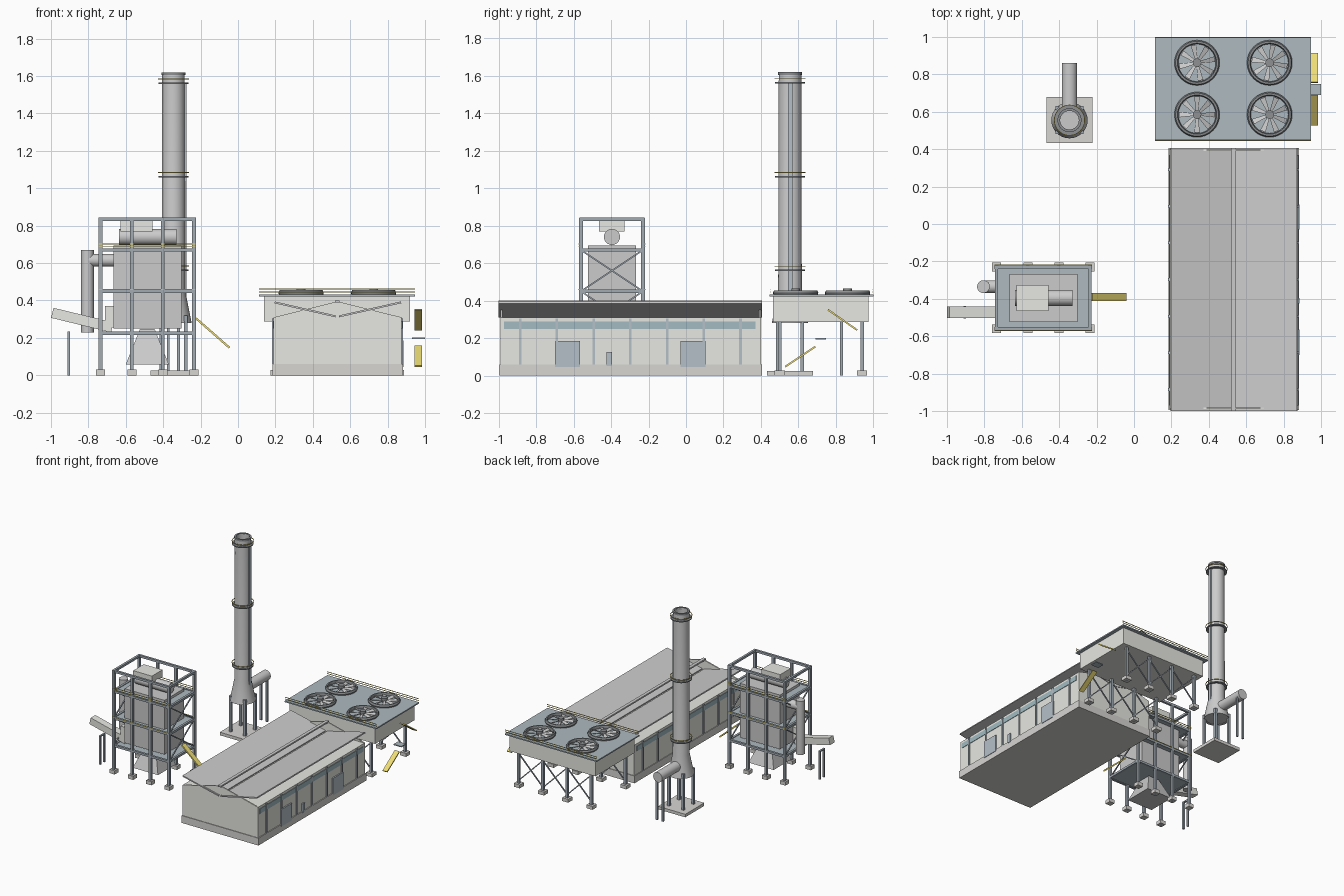
import bpy, bmesh, math
from mathutils import Matrix, Vector

if "Cube" in bpy.data.objects:
    bpy.data.objects.remove(bpy.data.objects["Cube"])

COL = dict(wall=(.80, .80, .76), plinth=(.68, .67, .65), roof=(.60, .60, .62), deck=(.42, .49, .53),
           steel=(.36, .41, .45), yellow=(.85, .72, .18), glass=(.36, .50, .54), door=(.46, .53, .58),
           light=(.74, .74, .76), dark=(.27, .28, .29), stack=(.64, .64, .63))
MATS = {}
for k, c in COL.items():
    MATS[k] = bpy.data.materials.new(k)
    MATS[k].diffuse_color = (*c, 1)


def box(bm, x0, x1, y0, y1, z0, z1):
    m = Matrix.Translation(((x0 + x1) / 2, (y0 + y1) / 2, (z0 + z1) / 2)) @ Matrix.Diagonal((x1 - x0, y1 - y0, z1 - z0, 1))
    bmesh.ops.create_cube(bm, size=1, matrix=m)


def frame(p, q):
    """Matrix at the middle of p-q, local z along it, local x horizontal."""
    p, q = Vector(p), Vector(q)
    d = (q - p).normalized()
    s = d.cross(Vector((0, 0, 1)))
    s = s.normalized() if s.length > 1e-4 else Vector((1, 0, 0))
    m = Matrix((s, d.cross(s), d)).transposed().to_4x4()
    m.translation = (p + q) / 2
    return m, (q - p).length


def beam(bm, p, q, w, h):
    m, n = frame(p, q)
    bmesh.ops.create_cube(bm, size=1, matrix=m @ Matrix.Diagonal((w, h, n, 1)))


def rod(bm, p, q, r, r2=None, seg=24):
    m, n = frame(p, q)
    bmesh.ops.create_cone(bm, cap_ends=True, segments=seg, radius1=r, radius2=r if r2 is None else r2, depth=n, matrix=m)


def lathe(bm, prof, cx, cy, seg=32):
    """Revolve a closed (radius, z) profile round a vertical axis."""
    rings = [[bm.verts.new((cx + r * math.cos(a), cy + r * math.sin(a), z)) for r, z in prof]
             for a in (2 * math.pi * i / seg for i in range(seg))]
    n = len(prof)
    for i in range(seg):
        a, b = rings[i], rings[(i + 1) % seg]
        for j in range(n):
            bm.faces.new((a[j], b[j], b[(j + 1) % n], a[(j + 1) % n]))


def part(name, mat, *pieces, smooth=False):
    """Each piece is (function, args...)."""
    bm = bmesh.new()
    for f, *args in pieces:
        f(bm, *args)
    bmesh.ops.recalc_face_normals(bm, faces=bm.faces)
    me = bpy.data.meshes.new(name)
    bm.to_mesh(me)
    bm.free()
    me.materials.append(MATS[mat])
    o = bpy.data.objects.new(name, me)
    bpy.context.collection.objects.link(o)
    if smooth:
        bpy.ops.object.select_all(action='DESELECT')
        o.select_set(True)
        bpy.context.view_layer.objects.active = o
        bpy.ops.object.shade_smooth_by_angle(angle=math.radians(35))


def gable(bm, y0, y1):
    tri = [(.19, .31), (.875, .31), (.532, .395)]
    a, b = ([bm.verts.new((x, y, z)) for x, z in tri] for y in (y0, y1))
    bm.faces.new(a)
    bm.faces.new(b[::-1])
    for i in range(3):
        j = (i + 1) % 3
        bm.faces.new((a[i], b[i], b[j], a[j]))


# ---- Long hall ----
part('hall_walls', 'wall', (box, .19, .875, -.99, .40, .05, .31), (gable, -.99, -.98), (gable, .39, .40))
part('hall_plinth', 'plinth', (box, .185, .882, -.995, .405, 0, .06))
part('hall_roof_slabs', 'roof', (beam, (.196, -.2975, .39), (.522, -.2975, .315), 1.405, .01),
     (beam, (.872, -.2975, .39), (.54, -.2975, .315), 1.405, .01))
part('hall_ridge_cap', 'roof', (box, .518, .544, -1, .405, .388, .4))
part('hall_window_bands', 'glass', *[(box, x, x + .006, -.97, .37, .25, .29) for x in (.186, .873)])
part('hall_pilasters', 'door', *[(box, x, x + .009, y - .007, y + .007, .06, .305)
                                 for x in (.183, .873) for y in [-.885 + .196 * i for i in range(7)]])
part('hall_doors', 'door', (box, .873, .886, -.70, -.565, .045, .185),
     (box, .873, .886, -.03, .105, .045, .185), (box, .873, .886, -.425, -.395, .05, .125))

# ---- Cooler on legs ----
part('cooler_casing', 'wall', (box, .14, .92, .465, .975, .287, .425))
part('cooler_deck', 'deck', (box, .112, .946, .445, 1.0, .422, .432))
part('cooler_rails', 'yellow', *[(box, .112, .946, y - .002, y + .002, z - .002, z + .002)
                                 for y in (.449, .996) for z in (.446, .461)])
fans = [(x, y) for x in (.337, .725) for y in (.585, .862)]
part('fan_rings', 'dark', *[(lathe, [(.102, .43), (.118, .43), (.121, .442), (.115, .455), (.105, .455), (.1, .442)], x, y)
                            for x, y in fans], smooth=True)
part('fan_hubs', 'dark', *[(rod, (x, y, .43), (x, y, .465), .023) for x, y in fans], smooth=True)


def blade(bm, x, y, a):
    c = Vector((x, y, .443))
    d, s = Vector((math.cos(a), math.sin(a), 0)), Vector((-math.sin(a), math.cos(a), 0))
    up = Vector((0, 0, 1))
    v = [bm.verts.new(c + d * r + s * w * k + up * (k * .004 + t))
         for t in (-.0015, .0015) for r, w, k in ((.02, .007, -1), (.096, .015, -1), (.096, .015, 1), (.02, .007, 1))]
    for f in ((3, 2, 1, 0), (4, 5, 6, 7), (0, 1, 5, 4), (1, 2, 6, 5), (2, 3, 7, 6), (3, 0, 4, 7)):
        bm.faces.new([v[i] for i in f])


part('fan_blades', 'light', *[(blade, x, y, math.tau * i / 8 + n * .2) for n, (x, y) in enumerate(fans) for i in range(8)])
lx, ly = [.20, .42, .64, .86], (.50, .94)
part('cooler_legs', 'steel', *[(box, x - .01, x + .01, y - .01, y + .01, 0, .29) for x in lx for y in ly])
part('cooler_feet', 'plinth', *[(box, x - .027, x + .027, y - .027, y + .027, 0, .028) for x in lx for y in ly])
part('cooler_braces', 'steel', *[(beam, (a, y, z), (b, y, .32 - z), .008, .008)
                                 for a, b in zip(lx, lx[1:]) for y in ly for z in (.05, .27)])
part('cooler_stair_flights', 'yellow', (beam, (.964, .53, .048), (.964, .69, .155), .042, .009),
     (beam, (.964, .757, .352), (.964, .913, .243), .042, .009))
part('cooler_stair_landing', 'deck', (box, .93, 1.0, .69, .748, .194, .202))

# ---- Chimney stack ----
SX, SY = -.345, .555
part('stack_pad', 'plinth', (box, SX - .123, SX + .123, SY - .123, SY + .123, 0, .025))
part('stack_legs', 'steel', *[(box, SX + i - .01, SX + i + .01, SY + j - .01, SY + j + .01, .02, .32)
                              for i in (-.065, .065) for j in (-.065, .065)])
part('stack_shell', 'stack', (lathe, [(.097, .28), (.063, .45), (.06, 1.615), (.05, 1.615), (.05, .45), (.08, .28)], SX, SY),
     (rod, (SX, SY, .282), (SX, SY, .29), .09), (rod, (SX, SY, 1.3), (SX, SY, 1.31), .052), smooth=True)
part('stack_cap_ring', 'dark', (lathe, [(.05, 1.605), (.064, 1.605), (.064, 1.62), (.05, 1.62)], SX, SY), smooth=True)
part('stack_platforms', 'dark', *[(lathe, [(.058, z), (.08, z), (.08, z + .008), (.058, z + .008)], SX, SY)
                                  for z in (.558, 1.058, 1.558)], smooth=True)
part('stack_rails', 'yellow', *[(lathe, [(.079, z), (.083, z), (.083, z + .004), (.079, z + .004)], SX, SY)
                                for z in (.582, 1.082, 1.582)])
part('stack_ladder', 'door', (box, -.286, -.275, SY - .012, SY + .012, .3, 1.56))
part('stack_duct', 'stack', (rod, (SX, SY, .365), (SX, .86, .365), .041), smooth=True)
part('duct_posts', 'steel', *[(box, x - .007, x + .007, .823, .837, 0, .34) for x in (SX - .027, SX + .027)])

# ---- Filter tower ----
tx, ty = (-.735, -.568, -.402, -.235), (-.56, -.23)
part('tower_columns', 'steel', *[(box, x - .01, x + .01, y - .01, y + .01, 0, .842) for x in tx for y in ty])
part('tower_feet', 'plinth', *[(box, x - .024, x + .024, y - .024, y + .024, 0, .03) for x in tx for y in ty])
levels = (.225, .45, .67, .835)
part('tower_beams', 'steel', *[(box, -.745, -.225, y - .009, y + .009, z - .009, z + .009) for y in ty for z in levels],
     *[(box, x - .009, x + .009, -.56, -.23, z - .009, z + .009) for x in (tx[0], tx[3]) for z in levels])
part('tower_braces', 'steel', *[(beam, (x, ty[0], a), (x, ty[1], b), .008, .008) for x in (tx[0], tx[3])
                                for a, b in ((.225, .45), (.45, .225), (.45, .67), (.67, .45))])
part('tower_decks', 'deck', *[(box, -.735, -.235, -.56, -.23, z - .004, z + .004) for z in levels[:3]])
part('tower_rails', 'yellow', *[(box, -.745, -.225, y - .002, y + .002, z, z + .004)
                                for y in (-.571, -.219) for z in (.458, .685, .7)])
part('filter_body', 'light', (box, -.665, -.302, -.523, -.268, .25, .695))


def hopper(bm):
    m = Matrix.Translation((-.485, -.395, .153)) @ Matrix.Rotation(math.pi / 4, 4, 'Z')
    bmesh.ops.create_cone(bm, cap_ends=True, segments=4, radius1=.163, radius2=.055, depth=.19, matrix=m)


part('discharge_hopper', 'light', (hopper,))
part('fan_drum', 'stack', (rod, (-.635, -.395, .74), (-.33, -.395, .74), .043), smooth=True)
part('fan_housing', 'wall', (box, -.627, -.457, -.464, -.327, .77, .83))
part('side_pipe', 'stack', (rod, (-.805, -.335, .23), (-.805, -.335, .67), .034),
     (rod, (-.805, -.335, .615), (-.66, -.335, .615), .034), smooth=True)
part('feed_conveyor', 'wall', (beam, (-.993, -.472, .334), (-.672, -.472, .256), .06, .055))
part('feed_box', 'wall', (box, -.71, -.643, -.51, -.435, .255, .37))
part('conveyor_posts', 'steel', *[(box, -.911, -.897, y - .007, y + .007, 0, .3 - .065) for y in (-.498, -.446)],
     (box, -.911, -.897, -.505, -.44, .225, .235))
part('tower_stair', 'yellow', (beam, (-.225, -.39, .305), (-.045, -.39, .147), .042, .011))

for m in bpy.data.materials:
    if m.users and not m.is_grease_pencil:
        m.use_nodes = True
        m.node_tree.nodes["Principled BSDF"].inputs["Base Color"].default_value = m.diffuse_color
